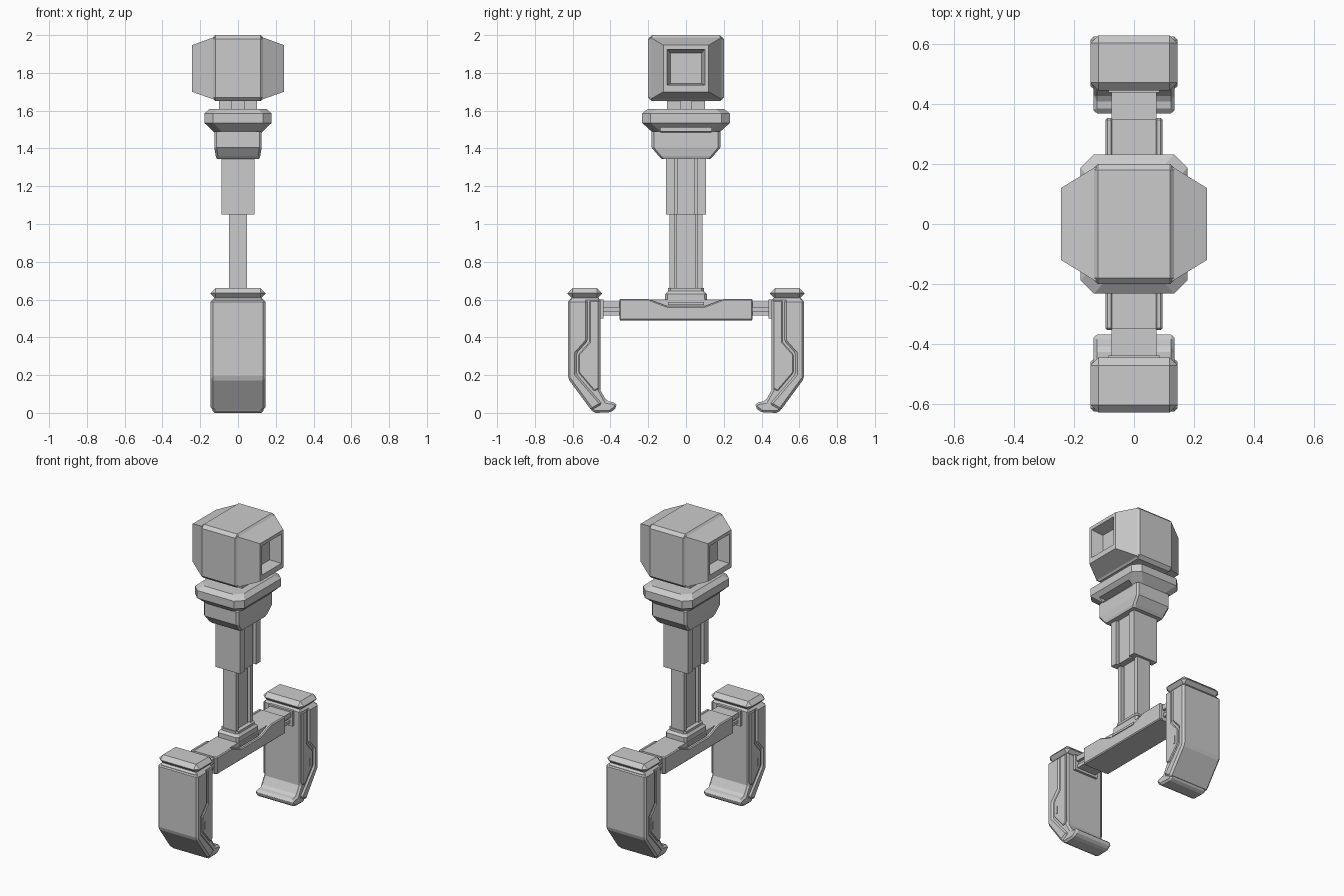
import bpy, bmesh

if "Cube" in bpy.data.objects:
    bpy.data.objects.remove(bpy.data.objects["Cube"])


def finish(name, bm, bevel=0, mirror=""):
    bmesh.ops.recalc_face_normals(bm, faces=bm.faces)
    me = bpy.data.meshes.new(name)
    bm.to_mesh(me)
    bm.free()
    ob = bpy.data.objects.new(name, me)
    bpy.context.collection.objects.link(ob)
    if bevel:
        m = ob.modifiers.new("Bevel", 'BEVEL')
        m.width, m.segments, m.limit_method = bevel, 1, 'ANGLE'
    if mirror:
        m = ob.modifiers.new("Mirror", 'MIRROR')
        m.use_axis = ['X' in mirror, 'Y' in mirror, False]
        m.use_mirror_merge = False
    return ob


def loft(name, rings, bevel=0, mirror=""):
    """Skin matching rings of points and cap both ends."""
    bm = bmesh.new()
    loops = [[bm.verts.new(p) for p in r] for r in rings]
    n = len(loops[0])
    for a, b in zip(loops, loops[1:]):
        for i in range(n):
            j = (i + 1) % n
            bm.faces.new((a[i], a[j], b[j], b[i]))
    bm.faces.new(loops[0])
    bm.faces.new(loops[-1])
    return finish(name, bm, bevel, mirror)


def box(name, x, y, z, bevel=0, mirror=""):
    """Box from (min, max) ranges."""
    ring = [(x[0], y[0]), (x[1], y[0]), (x[1], y[1]), (x[0], y[1])]
    return loft(name, [[(px, py, h) for px, py in ring] for h in z], bevel, mirror)


def side_profile(name, pts, x0, x1, bevel=0, mirror=""):
    """Extrude a (y, z) outline along x."""
    return loft(name, [[(x, y, z) for y, z in pts] for x in (x0, x1)], bevel, mirror)


def stack(name, layers, c):
    """Stack of corner-cut rectangles (z, half x, half y)."""
    rings = []
    for z, a, b in layers:
        rings.append([(x, y, z) for x, y in (
            (a, c - b), (a, b - c), (a - c, b), (c - a, b),
            (-a, b - c), (-a, c - b), (c - a, -b), (a - c, -b))])
    return loft(name, rings)


# Head block with tapered, hollow side housings
box("head_block", (-.14, .14), (-.2, .2), (1.65, 2.0), .02)
rings = [(.125, .192, 1.658, 1.99), (.243, .12, 1.70, 1.947),
         (.243, .1, 1.735, 1.925), (.17, .083, 1.745, 1.905)]
loft("head_side_housing", [[(x, -h, a), (x, h, a), (x, h, b), (x, -h, b)]
                           for x, h, a, b in rings], mirror="X")

# Neck core and corner posts
box("neck_core", (-.06, .06), (-.07, .07), (1.6, 1.66))
box("neck_post", (.035, .1), (.03, .1), (1.6, 1.66), mirror="XY")

# Collar with an underside slot on each flank
collar = stack("collar", [(1.485, .125, .177), (1.535, .178, .232),
                          (1.585, .178, .232), (1.61, .15, .2)], .045)
cutter = box("collar_slot_cutter", (.1, .19), (-.135, .135), (1.489, 1.512), mirror="X")
cutter.hide_render = True
cutter.hide_viewport = False
cutter.display_type = 'WIRE'
cut = collar.modifiers.new("Slot", 'BOOLEAN')
cut.operation, cut.object, cut.solver = 'DIFFERENCE', cutter, 'EXACT'

# Socket below the collar
stack("collar_socket", [(1.345, .112, .13), (1.36, .118, .145),
                        (1.405, .125, .182), (1.49, .125, .182)], .012)

# Telescopic column: end slabs, recessed core and a rib in each groove
for name, hx, hy, g, z in (("upper_column", .088, .105, .06, (1.05, 1.36)),
                           ("lower_column", .048, .088, .062, (.64, 1.06))):
    box(name + "_slab", (-hx, hx), (g, hy), z, mirror="Y")
    box(name + "_core", (-hx + .03, hx - .03), (-g, g), z)
    box(name + "_rib", (-hx + .014, hx - .014), (-g + .012, g - .012), z)

# Column foot
stack("column_foot", [(.59, .075, .11), (.63, .075, .11),
                      (.645, .062, .095), (.66, .062, .095)], .012)

# Crossbar with notched side cheeks and a vent strip
box("crossbar_core", (-.077, .077), (-.35, .35), (.49, .60))
side_profile("crossbar_cheek", [(-.353, .49), (.353, .49), (.353, .603), (.2, .603),
                                (.1, .565), (-.1, .565), (-.2, .603), (-.353, .603)],
             .07, .095, .006, "X")
box("crossbar_vent", (.07, .085), (-.095, .095), (.572, .586), mirror="X")

# Sliding links between crossbar and legs
box("link_upper", (-.075, .075), (.34, .46), (.558, .59), mirror="Y")
box("link_middle", (-.055, .055), (.34, .46), (.53, .56), mirror="Y")
box("link_lower", (-.068, .068), (.34, .46), (.515, .537), mirror="Y")
box("link_flange", (-.085, .085), (.438, .47), (.50, .60), mirror="Y")

# Hooked legs: core, raised outer shell, cap and side latch
side_profile("leg_core", [(.453, .61), (.453, .12), (.42, .062), (.372, .055), (.365, .03),
                          (.40, .002), (.49, .0), (.618, .185), (.618, .61)],
             -.135, .135, .012, "Y")
side_profile("leg_shell", [(.52, .60), (.52, .38), (.578, .315), (.578, .205),
                           (.44, .045), (.462, .035), (.5, .012), (.625, .182), (.625, .60)],
             -.145, .145, .012, "Y")
side_profile("leg_inner_panel", [(.46, .595), (.46, .13), (.485, .115), (.568, .212),
                                 (.568, .31), (.51, .375), (.51, .595)],
             -.142, .142, .005, "Y")
box("leg_cap", (-.145, .145), (.445, .628), (.605, .66), .026, "Y")
box("leg_latch", (.13, .145), (.535, .547), (.22, .27), mirror="XY")
